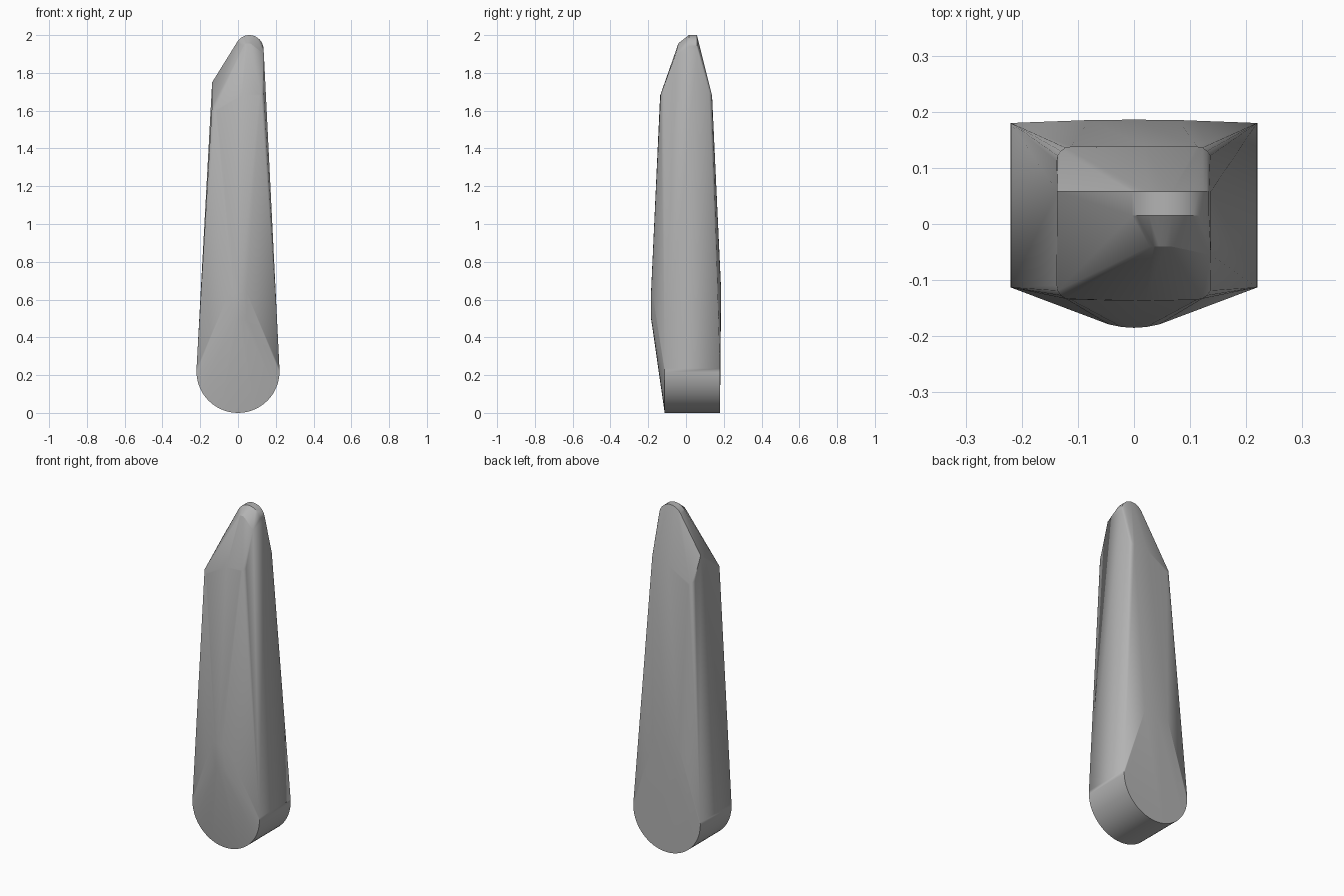
import bpy, bmesh
from math import sin, cos, radians

cube = bpy.data.objects.get("Cube")
if cube:
    bpy.data.objects.remove(cube)


def arc(cx, cz, r, start, end, steps, y):
    """Arc in the xz plane at depth y."""
    pts = []
    for i in range(steps + 1):
        a = radians(start + (end - start) * i / steps)
        pts.append((cx + r * cos(a), y, cz + r * sin(a)))
    return pts


points = []

# Rounded butt: the same half circle on the front and back planes
for y in (-0.113, 0.18):
    points += arc(0, 0.22, 0.22, 176, 364, 32, y)

# Soft swelling on the front, and a shallow one on the back
for z in (0.5, 0.64):
    points += [(x, -0.185 + 3 * x * x, z) for x in (-0.045, -0.022, 0, 0.022, 0.045)]
points += [(x, 0.186 - 0.12 * x * x, 0.65) for x in (-0.08, 0, 0.08)]

# Shoulder: rounded corners, lower on the slanted side
for side, z, front_y, back_y in ((-1, 1.60, -0.135, 0.138), (1, 1.68, -0.135, 0.138)):
    for y, inward in ((front_y, 1), (back_y, -1)):
        for i in range(5):
            a = radians(22.5 * i)
            points.append((side * (0.112 + 0.026 * sin(a)),
                           y + inward * 0.026 * (1 - cos(a)),
                           z + 0.02 * sin(a)))
points += [(0.02, -0.137, 1.68), (0.02, 0.138, 1.68)]

# Slanted cutting tip: rounded point, long slope to the right side
for y in (0.015, 0.058):
    points += arc(0.06, 1.925, 0.075, 148, 0, 14, y)
points += [(-0.137, 0.058, 1.75), (0.137, 0.058, 1.9), (0.137, -0.055, 1.9)]
points += arc(0.055, 1.925, 0.032, 148, 30, 6, -0.04)

# Wrap the sections in one closed skin
bm = bmesh.new()
for p in points:
    bm.verts.new(p)
result = bmesh.ops.convex_hull(bm, input=bm.verts[:])
loose = [v for v in bm.verts if not v.link_faces]
bmesh.ops.delete(bm, geom=loose, context='VERTS')
bmesh.ops.dissolve_limit(bm, angle_limit=radians(0.5), verts=bm.verts[:], edges=bm.edges[:])
bmesh.ops.recalc_face_normals(bm, faces=bm.faces[:])
mesh = bpy.data.meshes.new("stone_blade")
bm.to_mesh(mesh)
bm.free()
blade = bpy.data.objects.new("stone_blade", mesh)
bpy.context.collection.objects.link(blade)

# Plain grey material
grey = bpy.data.materials.new("stone_grey")
grey.use_nodes = True
colour = (0.45, 0.45, 0.45, 1)
grey.diffuse_color = colour
grey.node_tree.nodes["Principled BSDF"].inputs["Base Color"].default_value = colour
mesh.materials.append(grey)

bpy.ops.object.select_all(action='DESELECT')
blade.select_set(True)
bpy.context.view_layer.objects.active = blade
bpy.ops.object.shade_smooth_by_angle(angle=radians(30))
